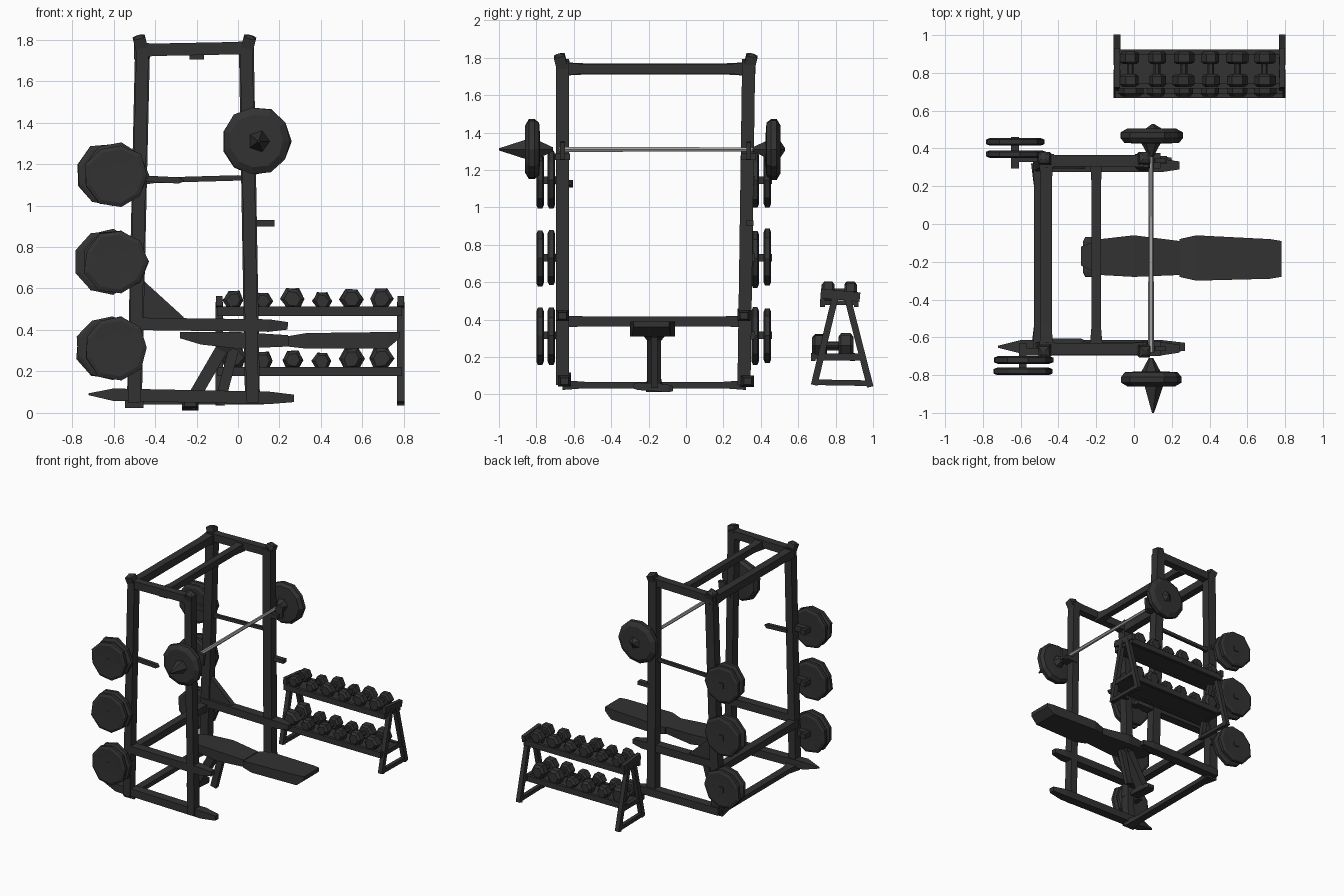
import bpy, bmesh, math, random
from mathutils import Vector

random.seed(4)
old = bpy.data.objects.get("Cube")
if old:
    bpy.data.objects.remove(old, do_unlink=True)


def material(name, value, rough=0.7):
    m = bpy.data.materials.new(name)
    m.use_nodes = True
    col = (value, value, value, 1)
    m.diffuse_color = col
    b = m.node_tree.nodes["Principled BSDF"]
    b.inputs["Base Color"].default_value = col
    b.inputs["Roughness"].default_value = rough
    return m


DARK = material("dark_iron", 0.032)
STEEL = material("light_steel", 0.36)


def finish(name, bm, mat=DARK):
    bmesh.ops.recalc_face_normals(bm, faces=bm.faces)
    me = bpy.data.meshes.new(name)
    bm.to_mesh(me)
    bm.free()
    me.materials.append(mat)
    ob = bpy.data.objects.new(name, me)
    bpy.context.collection.objects.link(ob)
    return ob


def loft(name, sections, mat=DARK):
    """Skin a list of equal-sized rings of points and cap both ends."""
    bm = bmesh.new()
    rings = [[bm.verts.new(p) for p in s] for s in sections]
    n = len(rings[0])
    for a, b in zip(rings, rings[1:]):
        for i in range(n):
            j = (i + 1) % n
            bm.faces.new((a[i], a[j], b[j], b[i]))
    bm.faces.new(rings[0])
    bm.faces.new(rings[-1])
    return finish(name, bm, mat)


def beam(name, p, q, w=0.065, h=0.065, end=1.0, start=1.0, mat=DARK):
    """Box bar from p to q; w across, h up, with optional tapered ends."""
    p, q = Vector(p), Vector(q)
    d = (q - p).normalized()
    up = Vector((0, 0, 1)) if abs(d.z) < 0.9 else Vector((0, 1, 0))
    side = d.cross(up).normalized()
    up = side.cross(d)
    secs = []
    for t, k in ((0, start), (0.12, 1), (0.88, 1), (1, end)):
        c = p.lerp(q, t)
        secs.append([c + side * (sx * w * k / 2) + up * (sz * h * k / 2)
                     for sx, sz in ((-1, -1), (1, -1), (1, 1), (-1, 1))])
    return loft(name, secs, mat)


def lathe_y(name, centre, profile, sides=9, jitter=0.0, mat=DARK):
    """Turn (y, radius) pairs around an axis parallel to y."""
    c = Vector(centre)
    bump = [1 + random.uniform(-jitter, jitter) for _ in range(sides)]
    secs = []
    for y, r in profile:
        secs.append([c + Vector((math.cos(math.tau * i / sides) * r * bump[i], y,
                                 math.sin(math.tau * i / sides) * r * bump[i]))
                     for i in range(sides)])
    return loft(name, secs, mat)


# Rack uprights, leaning slightly and with pointed corner caps
SIDES = (("right", -0.66, -0.66), ("left", 0.31, 0.335))
for side, yb, yt in SIDES:
    for end, xb, xt in (("rear", -0.5, -0.46), ("front", 0.07, 0.04)):
        w = 0.06 if side == "right" else 0.072
        beam(f"{end}_upright_{side}", (xb, yb, 0.05), (xt, yt, 1.78), w, 0.07)
        s = -1 if end == "rear" else 1
        o = -1 if side == "right" else 1
        beam(f"{end}_cap_{side}", (xt, yt, 1.74),
             (xt + s * 0.02, yt + o * 0.02, 1.82), 0.06, 0.06, end=0.35)

# Beams along each side of the rack
for side, yb, yt in SIDES:
    beam(f"top_rail_{side}", (-0.47, yt, 1.75), (0.05, yt, 1.76), 0.06, 0.06, 1.15, 1.2)
    beam(f"middle_rail_{side}", (-0.52, yb, 0.43), (0.24, yb, 0.42), 0.07, 0.06, 0.6)
beam("base_rail_right", (-0.72, -0.65, 0.09), (0.27, -0.65, 0.07), 0.07, 0.06, 0.6, 0.15)
beam("base_rail_left", (-0.53, 0.32, 0.07), (0.2, 0.33, 0.07), 0.07, 0.06, 0.6)

# Cross beams joining the two sides
beam("top_cross_rear", (-0.465, -0.66, 1.74), (-0.465, 0.33, 1.74), 0.06, 0.06, 1.2, 1.2)
beam("top_cross_middle", (-0.2, -0.66, 1.74), (-0.2, 0.33, 1.74), 0.05, 0.05, 1.3, 1.4)
beam("middle_cross_rear", (-0.5, -0.66, 0.39), (-0.5, 0.32, 0.39), 0.06, 0.055, 1.1, 1.1)
beam("base_cross_rear", (-0.5, -0.66, 0.05), (-0.5, 0.32, 0.05), 0.06, 0.035, 1.5, 1.5)

# Corner gusset, safety rod and hooks
loft("corner_gusset", [[(-0.48, y, 0.66), (-0.26, y, 0.46), (-0.48, y, 0.42)]
                       for y in (0.295, 0.335)])
beam("safety_rod", (-0.46, 0.33, 1.12), (0.06, 0.33, 1.135), 0.022, 0.026, 0.6, 1.5)
beam("side_hook", (0.07, 0.34, 0.915), (0.175, 0.34, 0.915), 0.04, 0.03)
for side, yb, yt in SIDES:
    beam(f"bar_hook_{side}", (0.04, yt, 1.27), (0.14, yt, 1.27), 0.08, 0.035)
    beam(f"bar_catch_{side}", (0.13, yt, 1.26), (0.14, yt, 1.35), 0.06, 0.025)

# Stored plates on pegs, two on each peg
PLATE = ((-0.018, 0.07), (-0.02, 0.135), (-0.012, 0.155),
         (0.012, 0.155), (0.02, 0.135), (0.018, 0.07))
for side, x, ys, peg in (("right", -0.59, (-0.72, -0.78), (-0.6, -0.8)),
                         ("left", -0.63, (0.37, 0.435), (0.28, 0.46))):
    for level, z in (("low", 0.315), ("mid", 0.73), ("high", 1.145)):
        for k, y in enumerate(ys):
            lathe_y(f"{level}_plate_{side}_{k + 1}", (x, y, z), PLATE, jitter=0.06)
        beam(f"{level}_plate_peg_{side}", (x, peg[0] * 1.05, z), (x, peg[1], z), 0.04, 0.04)
        arm_y = ys[0] * 0.94
        beam(f"{level}_peg_arm_{side}", (x, arm_y, z), (-0.46, arm_y, z), 0.04, 0.045)
beam("high_peg_point", (-0.46, -0.62, 1.13), (-0.26, -0.62, 1.12), 0.03, 0.03, 0.2)

# Loaded barbell across the front
BX, BZ = 0.09, 1.31
lathe_y("barbell_shaft", (BX, 0, BZ), ((-0.68, 0.016), (0.36, 0.012)), 6, mat=STEEL)
DISC = ((-0.04, 0.07), (-0.035, 0.145), (-0.01, 0.165), (0.02, 0.165), (0.04, 0.13), (0.04, 0.05))
for side, y, s, tip in (("right", -0.82, -1, 1.0), ("left", 0.465, 1, 0.53)):
    lathe_y(f"barbell_plate_{side}", (BX, y, BZ), [(s * a, r) for a, r in DISC], 11, 0.03)
    lathe_y(f"barbell_sleeve_{side}", (BX, y, BZ), ((-s * 0.11, 0.012), (-s * 0.03, 0.055)), 6)
    lathe_y(f"barbell_tip_{side}", (BX + 0.01, 0, BZ),
            ((y + s * 0.035, 0.055), (s * tip, 0.006)), 5)

# Bench: two pads, slanted leg and foot
def pad(name, stations):
    """Pad lofted along x from (x, y_min, y_max, z_min, z_max)."""
    loft(name, [[(x, a, lo), (x, b, lo), (x, b, hi), (x, a, hi)]
                for x, a, b, lo, hi in stations])


pad("bench_seat", ((-0.28, -0.22, -0.12, 0.36, 0.39), (-0.18, -0.27, -0.08, 0.33, 0.39),
                   (0.0, -0.28, -0.06, 0.31, 0.39), (0.24, -0.27, -0.09, 0.32, 0.375)))
pad("bench_back", ((0.24, -0.28, -0.08, 0.32, 0.37), (0.33, -0.3, -0.06, 0.31, 0.385),
                   (0.72, -0.29, -0.08, 0.31, 0.39), (0.78, -0.28, -0.09, 0.36, 0.39)))
beam("bench_leg", (-0.06, -0.17, 0.34), (-0.24, -0.17, 0.03), 0.075, 0.06, 1.2, 1.6)
beam("bench_foot", (-0.23, -0.28, 0.045), (-0.23, -0.07, 0.03), 0.08, 0.04, 0.7, 0.7)
beam("bench_brace", (-0.02, -0.17, 0.31), (-0.09, -0.17, 0.04), 0.05, 0.035)

# Dumbbell stand: A-shaped ends and two tilted shelves
for side, x in (("right", -0.09), ("left", 0.785)):
    beam(f"stand_front_leg_{side}", (x, 0.685, 0.05), (x, 0.80, 0.53), 0.035, 0.035)
    beam(f"stand_rear_leg_{side}", (x, 0.985, 0.04), (x, 0.86, 0.53), 0.035, 0.035)
    beam(f"stand_foot_{side}", (x, 0.68, 0.065), (x, 0.97, 0.06), 0.03, 0.03)
    beam(f"stand_top_{side}", (x, 0.72, 0.54), (x, 0.93, 0.52), 0.03, 0.05)
    beam(f"stand_shelf_bracket_{side}", (x, 0.71, 0.2), (x, 0.93, 0.2), 0.03, 0.035)
for level, z, y0, y1 in (("upper", 0.49, 0.73, 0.91), ("lower", 0.2, 0.68, 0.89)):
    ym = (y0 + y1) / 2
    beam(f"{level}_shelf", (-0.1, ym, z), (0.79, ym, z), y1 - y0, 0.025)
    for n, y in (("front", y0), ("rear", y1)):
        beam(f"{level}_shelf_{n}_lip", (-0.1, y, z), (0.79, y, z), 0.025, 0.045)
    # Row of hexagonal dumbbells resting on the shelf
    for k in range(6):
        x, r = -0.02 + k * 0.142, 0.048 + random.uniform(-0.008, 0.012)
        c = (x, ym, z + r + 0.008)
        half = (y1 - y0) / 2
        lathe_y(f"{level}_dumbbell_handle_{k + 1}", c, ((-half, 0.018), (half, 0.018)), 6)
        for n, s in (("front", -1), ("rear", 1)):
            lathe_y(f"{level}_dumbbell_{n}_head_{k + 1}", c,
                    [(s * half * a, r * b) for a, b in
                     ((0.3, 0.8), (0.42, 1.1), (0.9, 1.1), (1.05, 0.75))], 6, 0.12)
